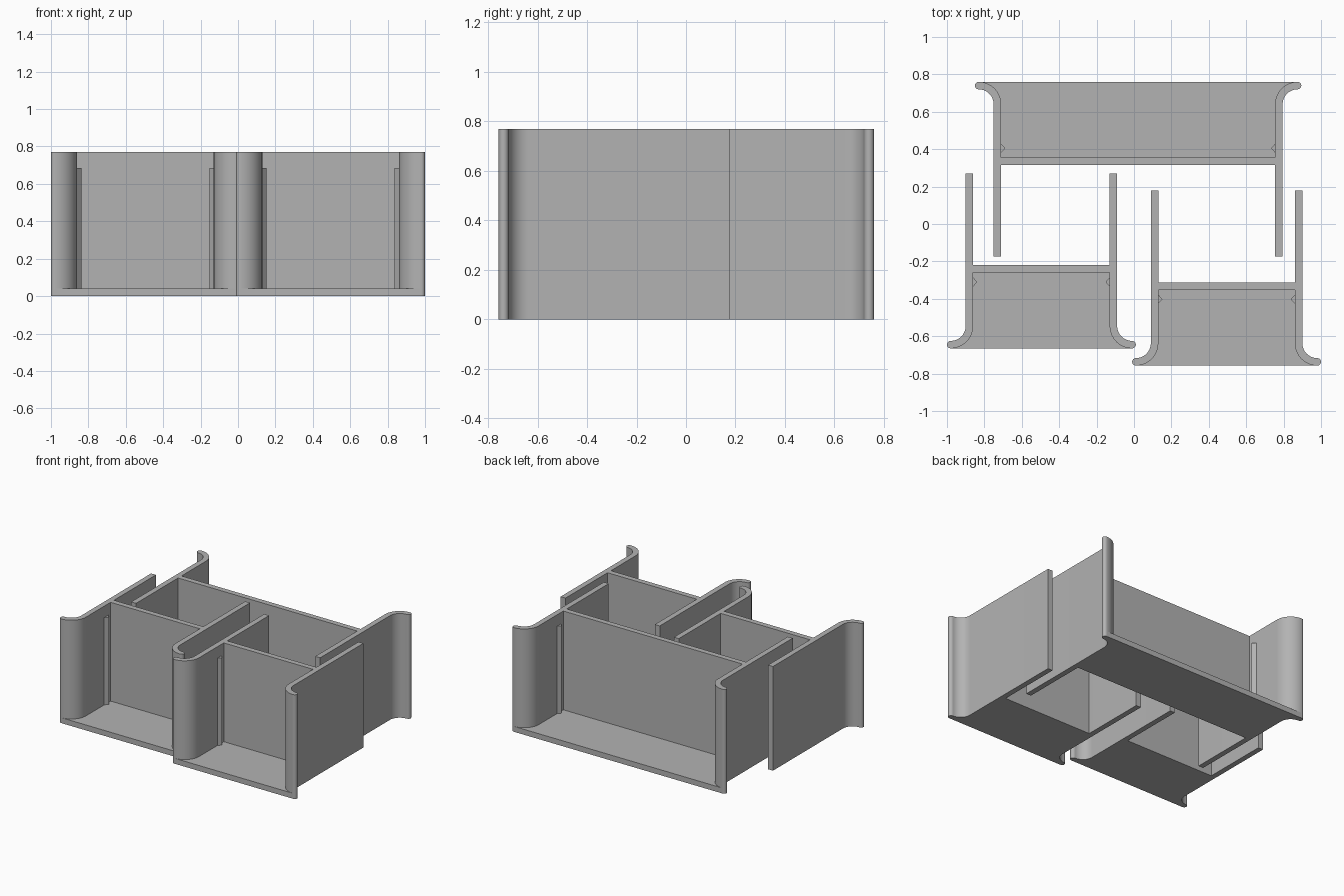
import bpy
import bmesh
from math import cos, sin, pi

if "Cube" in bpy.data.objects:
    bpy.data.objects.remove(bpy.data.objects["Cube"])

GREY = (0.45, 0.45, 0.45, 1)
mat = bpy.data.materials.new("plain grey")
mat.use_nodes = True
mat.diffuse_color = GREY
mat.node_tree.nodes["Principled BSDF"].inputs["Base Color"].default_value = GREY

HEIGHT = 0.77
T = 0.04            # sheet thickness
R = 0.08            # outer radius of the flared lip
BACK = 0.405        # front edge to back wall
DEPTH = 0.935       # front edge to the tail of the side walls
RIB = 0.355         # front edge to rib


def arc(cx, cy, r, a0, a1, n=16):
    return [(cx + r * cos(a0 + (a1 - a0) * i / n),
             cy + r * sin(a0 + (a1 - a0) * i / n)) for i in range(n + 1)]


def prism(name, outline, z0, z1, place):
    """Extrude a flat outline upwards and put it in its tray's frame."""
    bm = bmesh.new()
    face = bm.faces.new([bm.verts.new((x, y, z0)) for x, y in outline])
    top = bmesh.ops.extrude_face_region(bm, geom=[face])["geom"]
    moved = [v for v in top if isinstance(v, bmesh.types.BMVert)]
    bmesh.ops.translate(bm, verts=moved, vec=(0, 0, z1 - z0))
    bmesh.ops.recalc_face_normals(bm, faces=bm.faces)
    mesh = bpy.data.meshes.new(name)
    bm.to_mesh(mesh)
    bm.free()
    mesh.materials.append(mat)
    obj = bpy.data.objects.new(name, mesh)
    bpy.context.collection.objects.link(obj)
    x, y, turn = place
    obj.location = (x, y, 0)
    obj.rotation_euler.z = turn
    bpy.ops.object.select_all(action="DESELECT")
    obj.select_set(True)
    bpy.context.view_layer.objects.active = obj
    bpy.ops.object.shade_smooth_by_angle(angle=pi / 6)


def tray(name, half, place):
    """Tray with its front edge on y = 0; half is half the inner width."""
    cx, cy = half + T + R, R + T
    inner = arc(cx, cy, R + T, pi, 1.5 * pi)
    tip = arc(cx, T / 2, T / 2, -pi / 2, pi / 2, 10)
    outer = arc(cx, cy, R, 1.5 * pi, pi)
    wall = ([(half, DEPTH)] + inner + tip[1:-1] + outer
            + [(half + T, DEPTH)])
    rib = [(half, RIB - 0.024), (half - 0.022, RIB), (half, RIB + 0.024)]

    # Flared side walls and their ribs
    for side, s in (("left", 1), ("right", -1)):
        prism(f"{name}_{side}_wall", [(s * x, y) for x, y in wall],
              0, HEIGHT, place)
        prism(f"{name}_{side}_rib", [(s * x, y) for x, y in rib],
              T, 0.685, place)

    # Back wall
    prism(f"{name}_back_wall",
          [(-half, BACK), (half, BACK), (half, BACK + T), (-half, BACK + T)],
          0, HEIGHT, place)

    # Floor, following the curve of the flared walls
    edge = [(half, BACK)] + inner
    prism(f"{name}_floor", edge + [(-x, y) for x, y in reversed(edge)],
          0, T, place)


tray("right_tray", 0.365, (-0.495, -0.665, 0))
tray("left_tray", 0.365, (0.495, -0.757, 0))
tray("rear_tray", 0.7325, (0.022, 0.76, pi))
